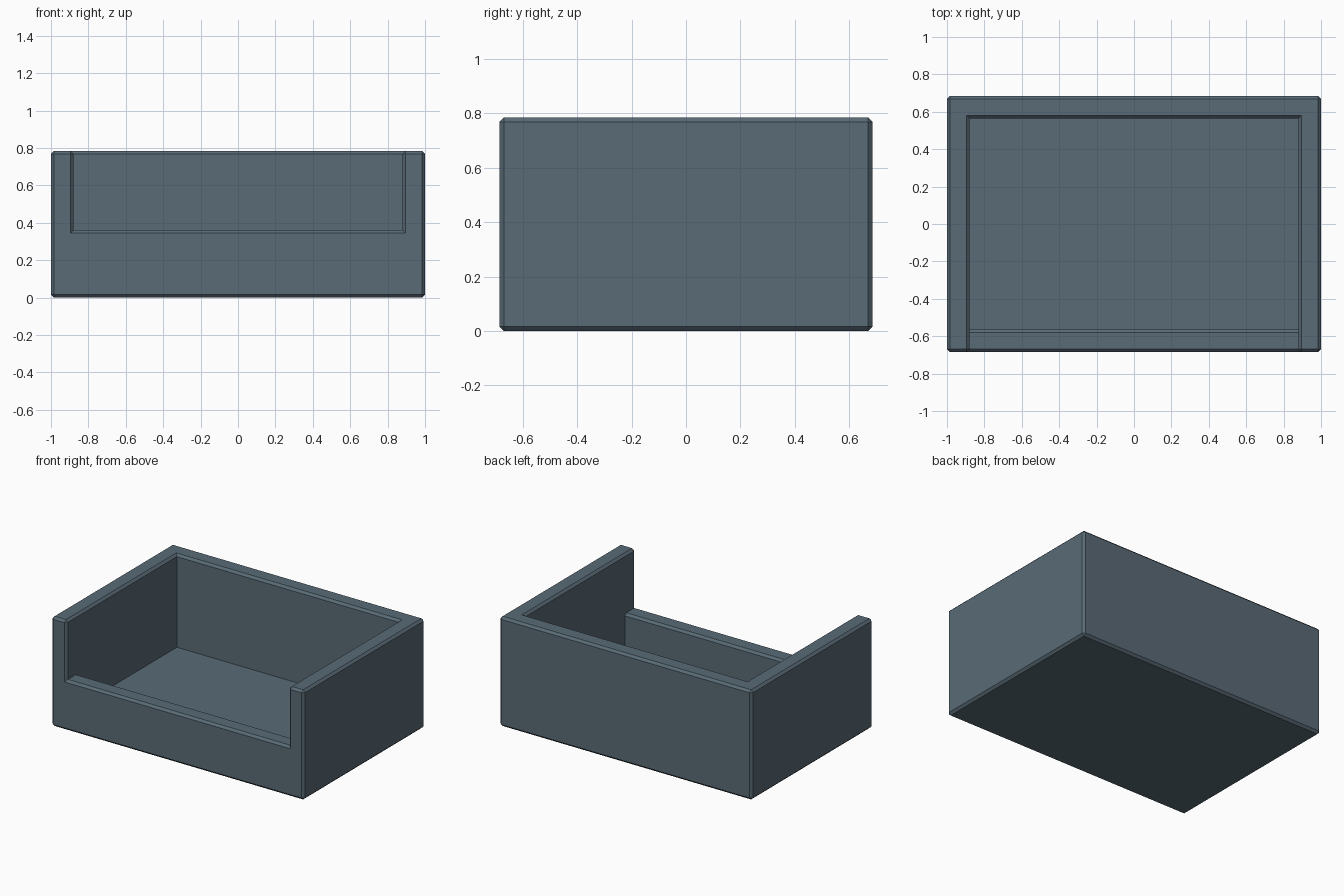
import bpy, bmesh

if "Cube" in bpy.data.objects:
    bpy.data.objects.remove(bpy.data.objects["Cube"])

L, D, H = 2.0, 1.37, 0.785      # outer size
WALL, FLOOR, LIP = 0.121, 0.12, 0.361
CHAMFER = 0.016


def prism(name, profile, half_x):
    """Extrude a closed (y, z) profile symmetrically along x."""
    bm = bmesh.new()
    face = bm.faces.new([bm.verts.new((-half_x, y, z)) for y, z in profile])
    ext = bmesh.ops.extrude_face_region(bm, geom=[face])
    moved = [v for v in ext["geom"] if isinstance(v, bmesh.types.BMVert)]
    bmesh.ops.translate(bm, verts=moved, vec=(2 * half_x, 0, 0))
    bmesh.ops.recalc_face_normals(bm, faces=bm.faces)
    mesh = bpy.data.meshes.new(name)
    bm.to_mesh(mesh)
    bm.free()
    obj = bpy.data.objects.new(name, mesh)
    bpy.context.collection.objects.link(obj)
    return obj


# Solid outer block
y = D / 2
bin_body = prism("open_front_bin", [(-y, 0), (y, 0), (y, H), (-y, H)], L / 2)

# Cavity and front opening share one stepped cutter
yi = y - WALL
cutter = prism("cavity_cutter", [(-yi, FLOOR), (yi, FLOOR), (yi, 1), (-1, 1),
                                 (-1, LIP), (-yi, LIP)], L / 2 - WALL)
cutter.hide_render = True
cut = bin_body.modifiers.new("cavity", "BOOLEAN")
cut.operation = "DIFFERENCE"
cut.solver = "EXACT"
cut.object = cutter

# Bake the cut, then chamfer only the outward edges
bm = bmesh.new()
bm.from_object(bin_body, bpy.context.evaluated_depsgraph_get())
bmesh.ops.remove_doubles(bm, verts=bm.verts, dist=1e-5)
bmesh.ops.dissolve_limit(bm, angle_limit=0.01, verts=bm.verts, edges=bm.edges)
bm.normal_update()
outward = [e for e in bm.edges
           if e.is_convex and e.calc_face_angle(0) > 0.5]
bmesh.ops.bevel(bm, geom=outward, offset=CHAMFER, offset_type="OFFSET",
                segments=1, affect="EDGES", profile=0.5, clamp_overlap=True)
bin_body.modifiers.clear()
bm.to_mesh(bin_body.data)
bm.free()
bpy.data.objects.remove(cutter)

# Slate plastic
slate = bpy.data.materials.new("slate")
slate.diffuse_color = (0.1, 0.145, 0.18, 1)
slate.use_nodes = True
slate.node_tree.nodes["Principled BSDF"].inputs["Base Color"].default_value = slate.diffuse_color
bin_body.data.materials.clear()
bin_body.data.materials.append(slate)
